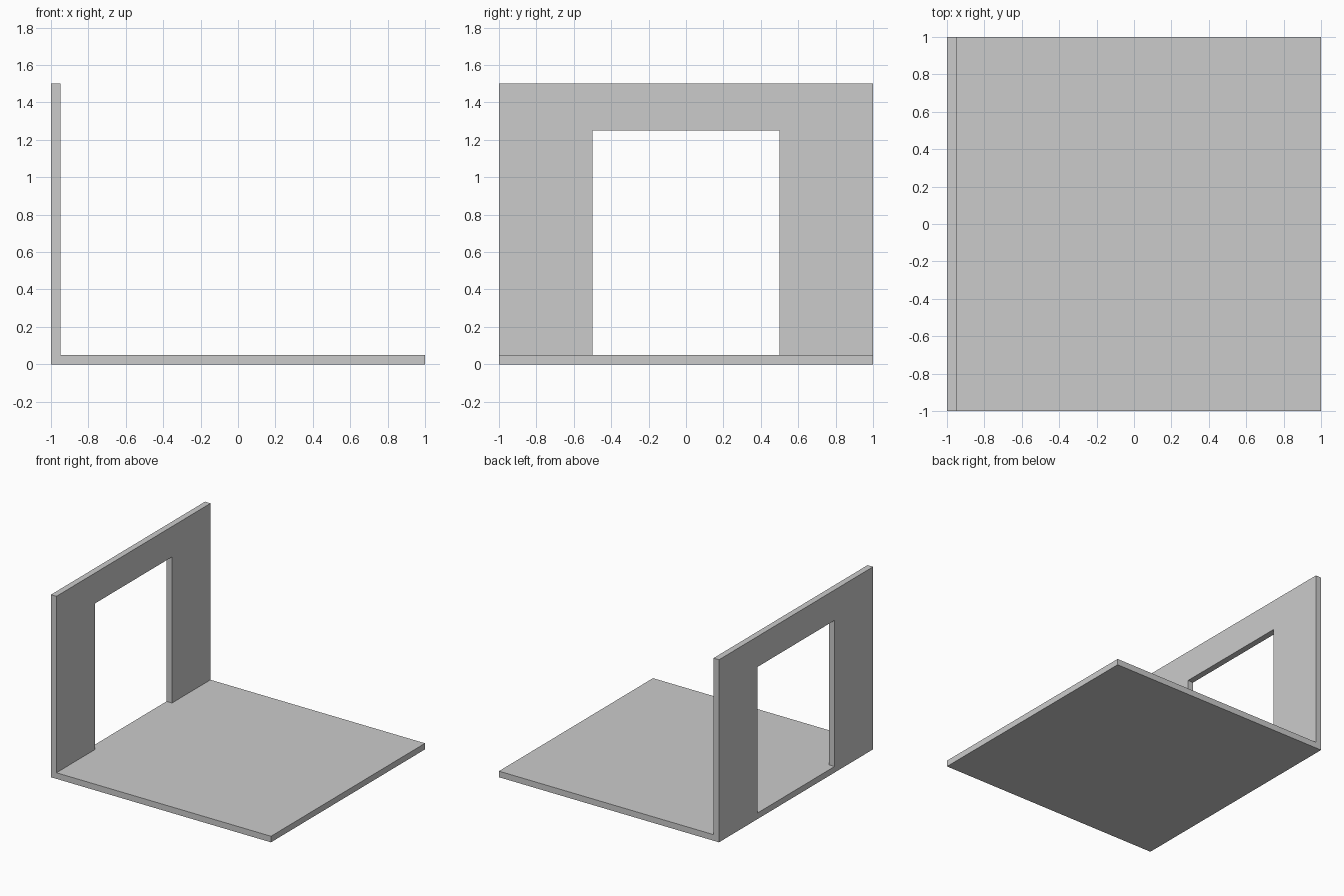
import bpy
import bmesh
from mathutils import Vector

if "Cube" in bpy.data.objects:
    bpy.data.objects.remove(bpy.data.objects["Cube"])

SIZE = 2.0        # floor side length
THICK = 0.05      # floor and wall thickness
HEIGHT = 1.5      # top of the wall
DOOR_W = 1.0      # doorway width
DOOR_TOP = 1.25   # top of the doorway


def extruded_part(name, profile, direction):
    """Solid made by extruding a flat closed profile along a vector."""
    bm = bmesh.new()
    face = bm.faces.new([bm.verts.new(p) for p in profile])
    result = bmesh.ops.extrude_face_region(bm, geom=[face], use_keep_orig=True)
    moved = [g for g in result["geom"] if isinstance(g, bmesh.types.BMVert)]
    bmesh.ops.translate(bm, verts=moved, vec=Vector(direction))
    bmesh.ops.recalc_face_normals(bm, faces=bm.faces)
    mesh = bpy.data.meshes.new(name)
    bm.to_mesh(mesh)
    bm.free()
    obj = bpy.data.objects.new(name, mesh)
    bpy.context.collection.objects.link(obj)
    return obj


h, d = SIZE / 2, DOOR_W / 2

# Square floor slab
floor_outline = [(-h, -h, 0), (h, -h, 0), (h, h, 0), (-h, h, 0)]
extruded_part("floor", floor_outline, (0, 0, THICK))

# Wall along the left edge, an arch-like outline around the open doorway
half = [(d, DOOR_TOP), (d, THICK), (h, THICK), (h, HEIGHT)]
outline = half + [(-y, z) for y, z in reversed(half)]
extruded_part("doorway_wall", [(-h, y, z) for y, z in outline], (THICK, 0, 0))
